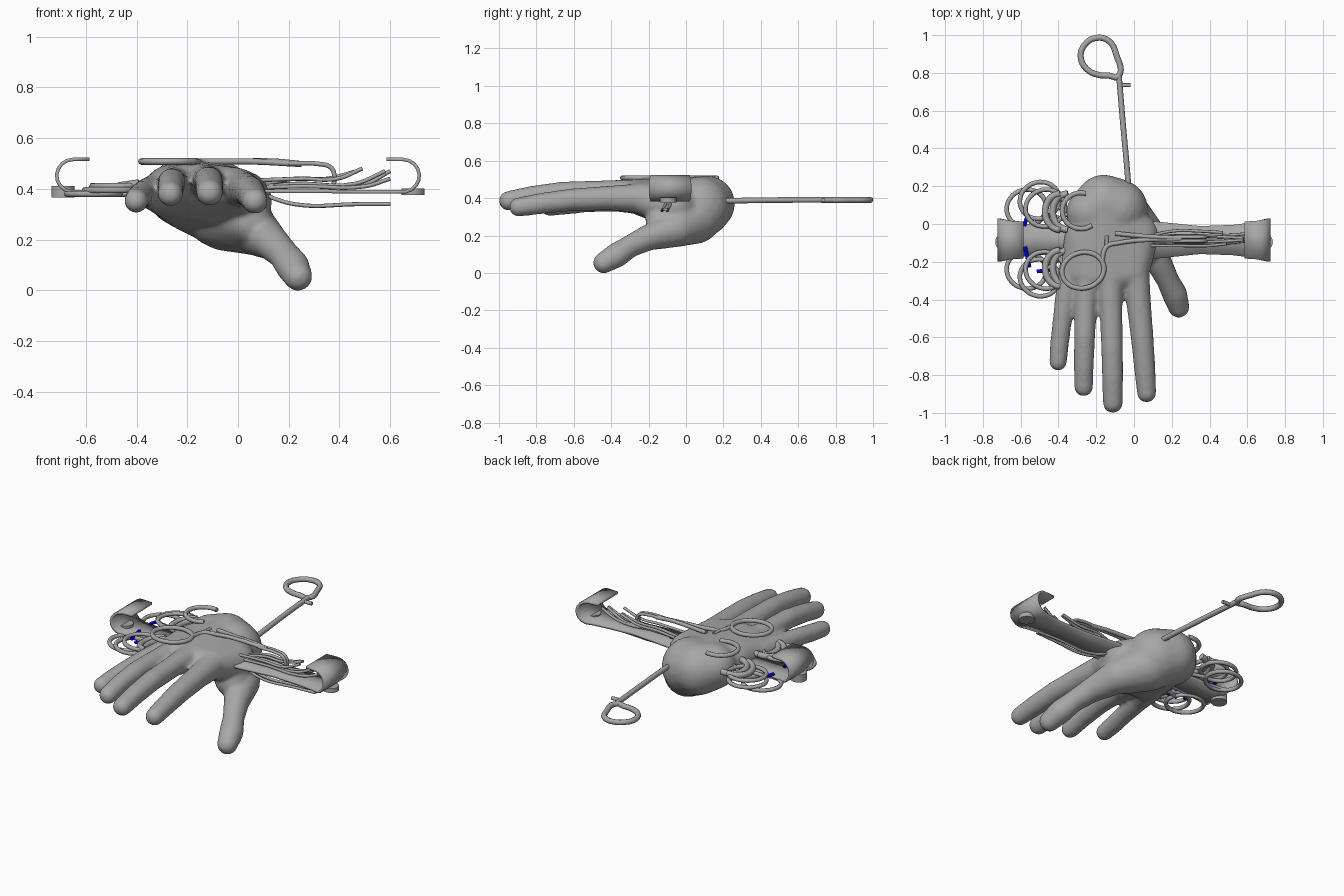
import bpy, bmesh, math
from mathutils import Matrix

cube = bpy.data.objects.get("Cube")
if cube:
    bpy.data.objects.remove(cube)


def material(name, rgb):
    m = bpy.data.materials.new(name)
    m.use_nodes = True
    m.diffuse_color = (*rgb, 1)
    m.node_tree.nodes["Principled BSDF"].inputs["Base Color"].default_value = (*rgb, 1)
    return m


GREY = material("grey", (0.39, 0.39, 0.39))
BLUE = material("blue", (0.0, 0.0, 0.75))


def add_mesh(name, bm, smooth=True):
    me = bpy.data.meshes.new(name)
    bm.to_mesh(me)
    bm.free()
    ob = bpy.data.objects.new(name, me)
    bpy.context.collection.objects.link(ob)
    me.materials.append(GREY)
    for p in me.polygons:
        p.use_smooth = smooth
    return ob


def hull(bm, *balls):
    """Convex skin around a few balls given as (x, y, z, radius)."""
    part = bmesh.new()
    for x, y, z, r in balls:
        bmesh.ops.create_icosphere(part, subdivisions=3, radius=r,
                                   matrix=Matrix.Translation((x, y, z)))
    res = bmesh.ops.convex_hull(part, input=part.verts)
    inner = [g for g in res["geom_interior"] if isinstance(g, bmesh.types.BMVert)]
    bmesh.ops.delete(part, geom=inner, context="VERTS")
    tmp = bpy.data.meshes.new("part")
    part.to_mesh(tmp)
    part.free()
    bm.from_mesh(tmp)
    bpy.data.meshes.remove(tmp)


def chain(bm, balls):
    for a, b in zip(balls, balls[1:]):
        hull(bm, a, b)


def tube(name, pts, r=0.011, closed=False, mat=GREY):
    """Rod along a path."""
    cu = bpy.data.curves.new(name, "CURVE")
    cu.dimensions = "3D"
    cu.bevel_depth = r
    cu.bevel_resolution = 2
    cu.resolution_u = 6
    cu.use_fill_caps = True
    sp = cu.splines.new("BEZIER")
    sp.bezier_points.add(len(pts) - 1)
    for bp, p in zip(sp.bezier_points, pts):
        bp.co = p
        bp.handle_left_type = bp.handle_right_type = "AUTO"
    sp.use_cyclic_u = closed
    cu.materials.append(mat)
    ob = bpy.data.objects.new(name, cu)
    bpy.context.collection.objects.link(ob)
    return ob


def ring(name, x, y, z, rx, ry, r=0.012, turn=0.0, start=0, sweep=360, tilt=0.0):
    """Finger ring, or an arc of one, lying nearly flat."""
    n = 12
    closed = sweep == 360
    pts = []
    for i in range(n if closed else n + 1):
        a = math.radians(start + sweep * i / n)
        u, v = rx * math.cos(a), ry * math.sin(a)
        c, s = math.cos(turn), math.sin(turn)
        pts.append((x + u * c - v * s, y + u * s + v * c, z + tilt * u))
    return tube(name, pts, r, closed)


# Hand: palm, four fingers and thumb fused into one skin
bm = bmesh.new()
hull(bm, (-0.16, 0.112, 0.37, 0.15), (-0.23, 0.06, 0.385, 0.13), (-0.09, 0.075, 0.35, 0.165))
hull(bm, (-0.17, 0.08, 0.37, 0.147), (-0.27, -0.08, 0.395, 0.10), (-0.31, -0.24, 0.385, 0.08),
     (-0.24, -0.27, 0.412, 0.08), (-0.13, -0.28, 0.418, 0.082), (0.00, -0.25, 0.40, 0.082),
     (0.02, -0.06, 0.355, 0.115))
hull(bm, (-0.07, 0.05, 0.305, 0.14), (0.03, -0.04, 0.26, 0.115), (0.045, -0.13, 0.27, 0.088))
chain(bm, [(-0.05, 0.05, 0.29, 0.135), (0.065, -0.05, 0.235, 0.097),
           (0.13, -0.20, 0.19, 0.07), (0.18, -0.30, 0.142, 0.06),
           (0.215, -0.37, 0.095, 0.067), (0.237, -0.44, 0.054, 0.057)])
fingers = [
    [(-0.32, -0.22, 0.385, 0.075), (-0.36, -0.38, 0.385, 0.057),
     (-0.382, -0.53, 0.375, 0.051), (-0.395, -0.64, 0.362, 0.05), (-0.402, -0.73, 0.352, 0.047)],
    [(-0.24, -0.24, 0.41, 0.077), (-0.258, -0.43, 0.425, 0.058),
     (-0.262, -0.60, 0.425, 0.056), (-0.266, -0.75, 0.405, 0.053), (-0.267, -0.863, 0.38, 0.05)],
    [(-0.13, -0.24, 0.42, 0.08), (-0.122, -0.44, 0.435, 0.06),
     (-0.116, -0.66, 0.43, 0.058), (-0.113, -0.82, 0.41, 0.056), (-0.112, -0.948, 0.385, 0.053)],
    [(0.00, -0.22, 0.40, 0.08), (0.025, -0.42, 0.40, 0.065),
     (0.045, -0.62, 0.39, 0.06), (0.058, -0.78, 0.37, 0.056), (0.067, -0.895, 0.352, 0.051)],
]
for f in fingers:
    chain(bm, f)
hand = add_mesh("hand", bm)
rm = hand.modifiers.new("fuse", "REMESH")
rm.mode = "VOXEL"
rm.voxel_size = 0.011
rm.use_smooth_shade = True
sm = hand.modifiers.new("soften", "SMOOTH")
sm.factor = 0.5
sm.iterations = 8

# Retractor: flat flared blade with a curled hook at each end
half = [(0.0, 0.39, 0.09), (0.12, 0.39, 0.098), (0.35, 0.39, 0.074), (0.52, 0.388, 0.08),
        (0.62, 0.388, 0.092)]
for i in range(9):
    a = math.radians(-80 + 170 * i / 8)
    half.append((0.65 + 0.065 * math.cos(a), 0.452 + 0.064 * math.sin(a), 0.102 + 0.012 * math.cos(a)))
half.append((0.585, 0.516, 0.098))
path = [(-x, z, w) for x, z, w in reversed(half[1:])] + half
bm = bmesh.new()
rows = [[bm.verts.new((x, -0.085 + s * w, z)) for s in (-1, 1)] for x, z, w in path]
for a, b in zip(rows, rows[1:]):
    bm.faces.new((a[0], b[0], b[1], a[1]))
blade = add_mesh("retractor_blade", bm)
so = blade.modifiers.new("thickness", "SOLIDIFY")
so.thickness = 0.014
so.offset = 0

# Round bosses under the hooks
for side, label, depth in ((-1, "right", 0.045), (1, "left", 0.026)):
    bm = bmesh.new()
    bmesh.ops.create_cone(bm, cap_ends=True, segments=24, radius1=0.045, radius2=0.045, depth=depth,
                          matrix=Matrix.Translation((side * 0.69, -0.095, 0.389)))
    add_mesh(label + "_boss", bm, smooth=False)

# Rear clamp: teardrop ring, shank and catch
tube("rear_clamp_ring", [(-0.085, 0.78, 0.39), (-0.095, 0.90, 0.39), (-0.135, 0.97, 0.39),
                         (-0.20, 0.985, 0.39), (-0.26, 0.95, 0.39), (-0.282, 0.885, 0.39),
                         (-0.25, 0.82, 0.39), (-0.19, 0.79, 0.39), (-0.13, 0.785, 0.39)],
     0.016, True)
tube("rear_clamp_shank", [(-0.08, 0.79, 0.39), (-0.06, 0.55, 0.39), (-0.03, 0.21, 0.385),
                          (-0.02, 0.05, 0.38)], 0.015)
tube("rear_clamp_catch", [(-0.075, 0.735, 0.39), (-0.018, 0.735, 0.39)], 0.011)

# Clamps held under the palm: paired rings, shanks and jaws
AXIS = -0.08
clamps = [(-0.57, 0.165, 0.380, 0.34, 0.60, 0.0), (-0.50, 0.205, 0.395, 0.42, 0.58, 0.05),
          (-0.47, 0.165, 0.412, 0.44, 0.47, 0.03)]
for k, (cx, off, z, jaw_z, end, lift) in enumerate(clamps):
    for s in (-1, 1):
        y = AXIS + s * off
        ring("clamp_ring", cx, y, z, 0.105, 0.096, 0.012, s * 0.35)
        tube("clamp_shank", [(cx + 0.09, y - s * 0.03, z), (cx + 0.25, AXIS + s * 0.09, z),
                             (-0.1, AXIS + s * 0.015, 0.40), (0.15, AXIS + s * 0.01, 0.41)], 0.011)
        jy = AXIS + 0.03 * (k - 1)
        tube("clamp_jaw", [(0.05, AXIS + s * 0.01, 0.40), (0.22, jy + s * 0.014, jaw_z),
                           (end - 0.12, jy + s * 0.012, jaw_z),
                           (end, jy + s * 0.005, jaw_z + lift)], 0.008)

# Blue ratchets between the clamp rings
for x, y, dx, dy in ((-0.565, -0.175, 0.012, -0.055), (-0.475, -0.247, 0.04, 0.004),
                     (-0.572, 0.02, 0.01, 0.03)):
    tube("clamp_ratchet", [(x - dx, y - dy, 0.402), (x + dx, y + dy, 0.402)], 0.01, mat=BLUE)

# Broad finger loops beside the palm
for y in (-0.235, 0.065):
    for dx in (0.0, 0.04):
        ring("palm_loop", -0.39 + dx, y, 0.42, 0.08, 0.095, 0.018, start=90, sweep=180, tilt=0.15)

# Clamp lying across the back of the hand
TOP = 0.508
ring("upper_clamp_ring", -0.27, -0.245, TOP, 0.112, 0.094, 0.013, 0.25)
ring("upper_clamp_far_ring", -0.28, 0.07, TOP, 0.10, 0.095, 0.013, start=75, sweep=230)
tube("upper_clamp_near_shank", [(-0.17, -0.20, TOP), (-0.145, -0.12, TOP), (-0.08, -0.10, TOP),
                                (0.05, -0.085, TOP), (0.25, -0.08, 0.498)], 0.012)
tube("upper_clamp_far_shank", [(-0.10, -0.05, TOP), (0.0, -0.06, TOP), (0.14, -0.07, TOP),
                               (0.25, -0.075, 0.498)], 0.012)
tube("upper_clamp_catch", [(-0.145, -0.12, TOP), (-0.145, -0.06, TOP)], 0.010)
for y in (-0.07, -0.09):
    tube("upper_clamp_jaw", [(0.2, y, 0.50), (0.32, y, 0.498), (0.365, y, 0.485),
                             (0.38, y, 0.455), (0.378, y, 0.42)], 0.009)

# Loose probes resting on the blade
for y, z, end, tip in ((-0.115, 0.44, 0.49, 0.48), (-0.06, 0.42, 0.60, 0.47), (-0.10, 0.41, 0.60, 0.44)):
    tube("probe", [(0.0, y, z - 0.01), (0.25, y, z), (end - 0.1, y, z), (end, y + 0.01, tip)], 0.008)
